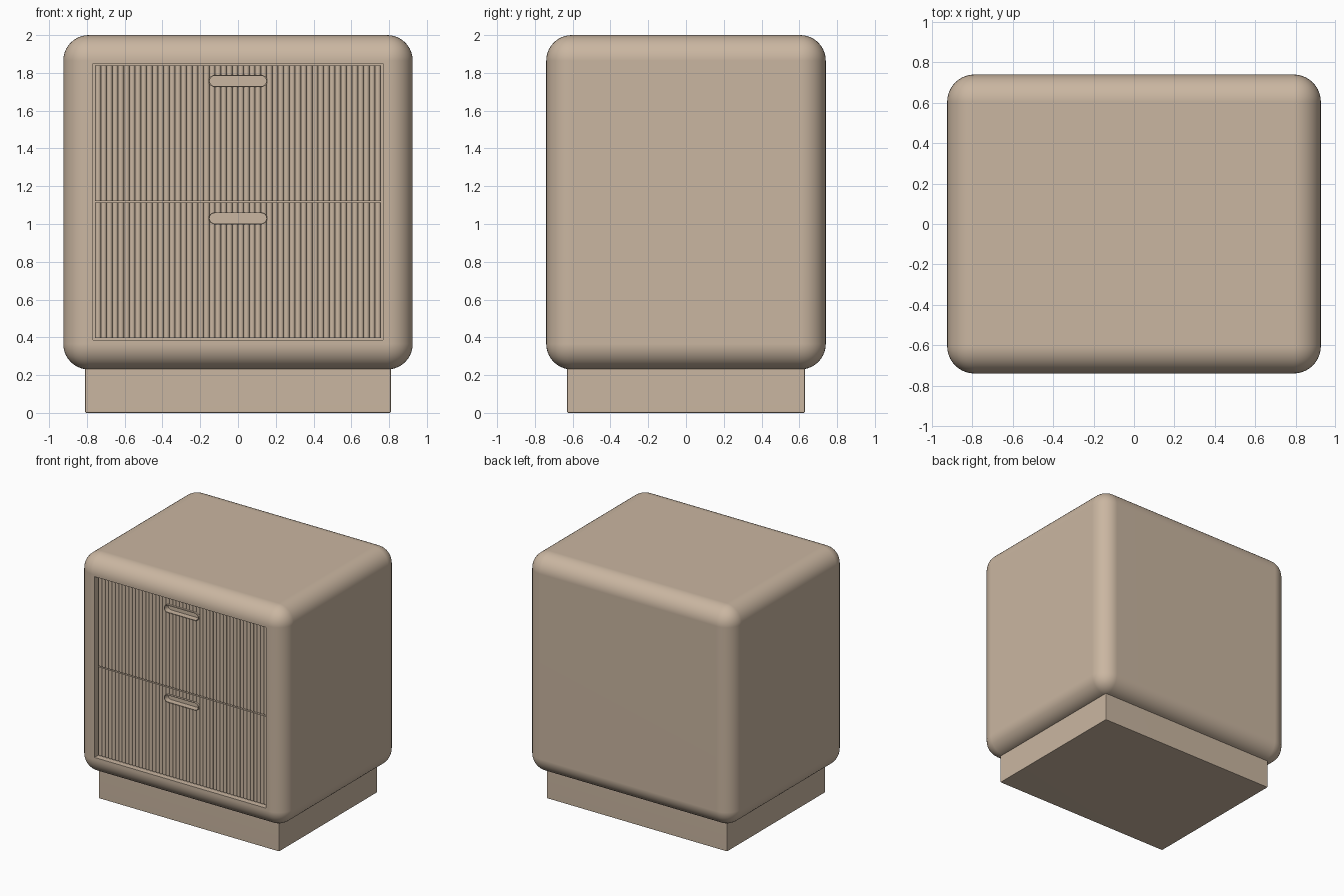
import bpy, bmesh, math

if "Cube" in bpy.data.objects:
    bpy.data.objects.remove(bpy.data.objects["Cube"])

wood = bpy.data.materials.new("warm_beige")
wood.diffuse_color = (0.59, 0.468, 0.356, 1)
wood.use_nodes = True
wood.node_tree.nodes["Principled BSDF"].inputs["Base Color"].default_value = wood.diffuse_color


def finish(name, bm, smooth=True):
    bmesh.ops.recalc_face_normals(bm, faces=bm.faces[:])
    me = bpy.data.meshes.new(name)
    bm.to_mesh(me)
    bm.free()
    me.materials.append(wood)
    ob = bpy.data.objects.new(name, me)
    bpy.context.collection.objects.link(ob)
    return ob


def smooth(ob, angle=35):
    bpy.ops.object.select_all(action='DESELECT')
    ob.select_set(True)
    bpy.context.view_layer.objects.active = ob
    bpy.ops.object.shade_smooth_by_angle(angle=math.radians(angle))
    wn = ob.modifiers.new("weighted", 'WEIGHTED_NORMAL')
    wn.keep_sharp = True


def box(name, x0, x1, y0, y1, z0, z1, radius=0, segs=1):
    bm = bmesh.new()
    bmesh.ops.create_cube(bm, size=1)
    for v in bm.verts:
        v.co = ((x0 + x1) / 2 + v.co.x * (x1 - x0),
                (y0 + y1) / 2 + v.co.y * (y1 - y0),
                (z0 + z1) / 2 + v.co.z * (z1 - z0))
    if radius:
        bmesh.ops.bevel(bm, geom=bm.edges[:], offset=radius, segments=segs,
                        profile=0.5, affect='EDGES')
    return finish(name, bm)


def cut(ob, cutter):
    # apply a boolean difference, then drop the cutter
    cutter.hide_render = True
    m = ob.modifiers.new("cut", 'BOOLEAN')
    m.operation, m.solver, m.object = 'DIFFERENCE', 'EXACT', cutter
    dg = bpy.context.evaluated_depsgraph_get()
    me = bpy.data.meshes.new_from_object(ob.evaluated_get(dg))
    ob.modifiers.clear()
    ob.data = me
    bpy.data.objects.remove(cutter)


def pill(half_w, r, zc, n=10):
    pts = []
    for side, start in ((1, -90), (-1, 90)):
        for i in range(n + 1):
            a = math.radians(start + 180 * i / n)
            pts.append((side * (half_w - r) + r * math.cos(a), zc + r * math.sin(a)))
    return pts


def lofted(name, rings):
    # rings: list of (outline, y); caps on both ends
    bm = bmesh.new()
    loops = [[bm.verts.new((x, y, z)) for x, z in pts] for pts, y in rings]
    n = len(loops[0])
    for a, b in zip(loops, loops[1:]):
        for i in range(n):
            j = (i + 1) % n
            bm.faces.new((a[i], a[j], b[j], b[i]))
    bm.faces.new(loops[0])
    bm.faces.new(loops[-1])
    return finish(name, bm)


def fluted(name, z0, z1, half=0.756, count=50, y_top=-0.715, depth=0.013, y_back=-0.66):
    # vertical half-round reeds across the drawer front
    bm = bmesh.new()
    p, segs = 2 * half / count, 6
    pts = [(-half, y_back), (-half, y_top + depth)]
    for k in range(count):
        c = -half + (k + 0.5) * p
        for i in range(1, segs + 1):
            a = math.pi * i / segs
            pts.append((c - p / 2 * math.cos(a), y_top + depth - depth * math.sin(a)))
    pts.append((half, y_back))
    face = bm.faces.new([bm.verts.new((x, y, z0)) for x, y in pts])
    ext = bmesh.ops.extrude_face_region(bm, geom=[face])
    for v in ext["geom"]:
        if isinstance(v, bmesh.types.BMVert):
            v.co.z = z1
    return finish(name, bm)


# plinth
smooth(box("plinth", -0.81, 0.81, -0.63, 0.63, 0, 0.28, 0.008, 2))

# rounded cabinet body with front opening
body = box("cabinet_body", -0.925, 0.925, -0.74, 0.74, 0.23, 2.0, 0.135, 10)
cut(body, box("opening_cutter", -0.768, 0.768, -0.9, -0.655, 0.385, 1.85))
smooth(body)

# two fluted drawers, each with a pill-shaped recessed pull
for label, z0, z1 in (("lower", 0.396, 1.113), ("upper", 1.122, 1.84)):
    zc = z1 - 0.083
    front = fluted(label + "_drawer_front", z0, z1)
    cut(front, lofted("pull_cutter", [(pill(0.152, 0.030, zc), -0.8),
                                      (pill(0.152, 0.030, zc), -0.6)]))
    smooth(front, 50)
    pull = lofted(label + "_drawer_pull", [
        (pill(0.155, 0.032, zc), -0.662), (pill(0.155, 0.032, zc), -0.727),
        (pill(0.150, 0.027, zc), -0.727), (pill(0.150, 0.027, zc), -0.68)])
    smooth(pull)
